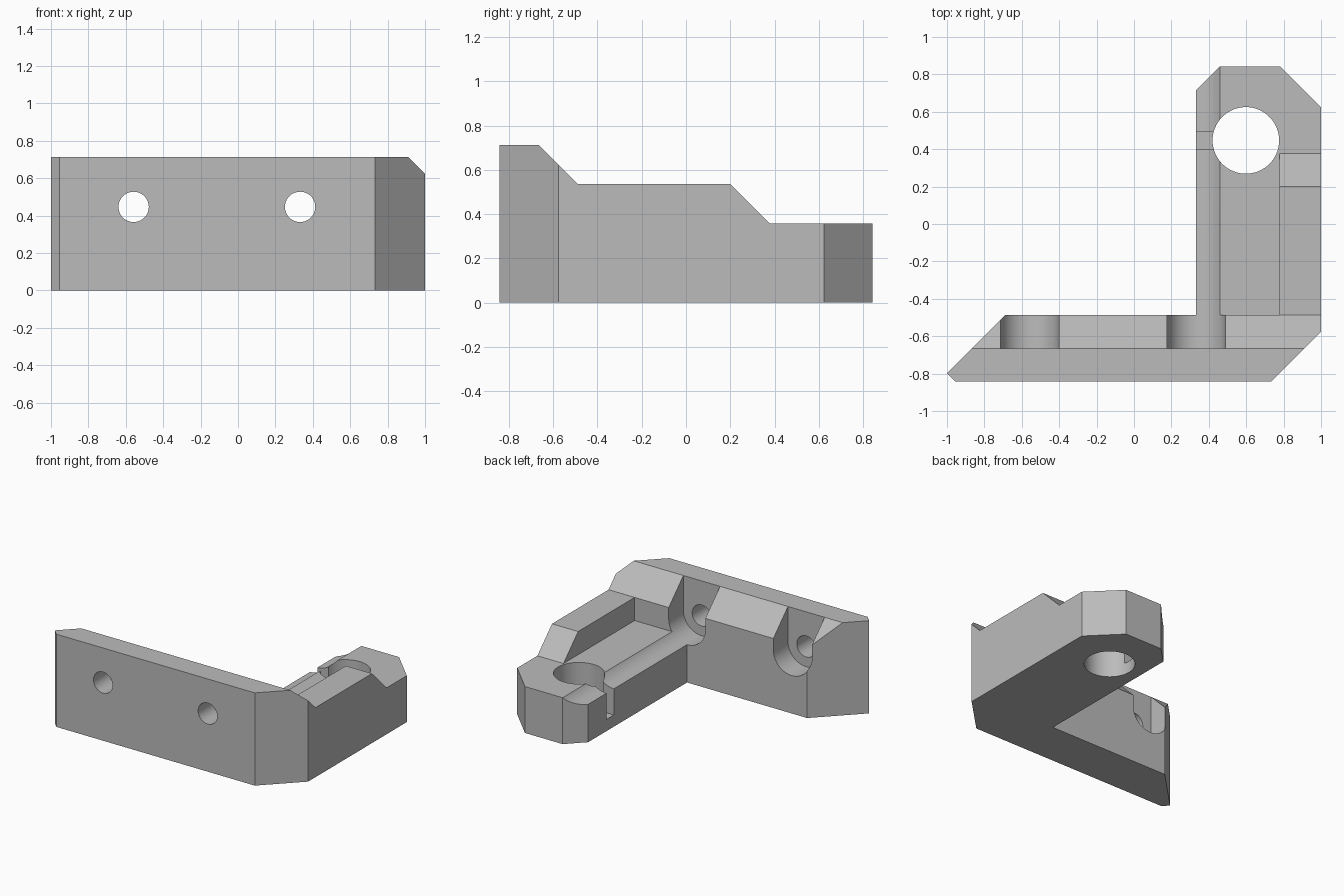
import bpy
import bmesh
from mathutils import Vector

cube = bpy.data.objects.get("Cube")
if cube:
    bpy.data.objects.remove(cube, do_unlink=True)

grey = bpy.data.materials.new("light grey")
grey.use_nodes = True
colour = (0.5, 0.5, 0.5, 1)
grey.diffuse_color = colour
grey.node_tree.nodes["Principled BSDF"].inputs["Base Color"].default_value = colour


def prism(name, points, extrude):
    """Solid swept from a flat outline along a vector."""
    bm = bmesh.new()
    face = bm.faces.new([bm.verts.new(p) for p in points])
    swept = bmesh.ops.extrude_face_region(bm, geom=[face])["geom"]
    verts = [v for v in swept if isinstance(v, bmesh.types.BMVert)]
    bmesh.ops.translate(bm, verts=verts, vec=Vector(extrude))
    bmesh.ops.recalc_face_normals(bm, faces=bm.faces)
    mesh = bpy.data.meshes.new(name)
    bm.to_mesh(mesh)
    bm.free()
    mesh.materials.append(grey)
    obj = bpy.data.objects.new(name, mesh)
    bpy.context.collection.objects.link(obj)
    return obj


def box(name, low, high):
    (x0, y0, z0), (x1, y1, z1) = low, high
    return prism(name, [(x0, y0, z0), (x1, y0, z0), (x1, y1, z0), (x0, y1, z0)],
                 (0, 0, z1 - z0))


def cylinder(name, radius, start, end):
    start, end = Vector(start), Vector(end)
    axis = end - start
    bpy.ops.mesh.primitive_cylinder_add(
        vertices=64, radius=radius, depth=axis.length, location=(start + end) / 2,
        rotation=axis.to_track_quat('Z', 'Y').to_euler())
    obj = bpy.context.object
    obj.name = name
    obj.data.materials.append(grey)
    return obj


def combine(target, tool, operation='DIFFERENCE'):
    """Apply a boolean and discard the tool."""
    tool.hide_render = True
    mod = target.modifiers.new(operation, 'BOOLEAN')
    mod.object, mod.operation, mod.solver = tool, operation, 'EXACT'
    bpy.context.view_layer.objects.active = target
    bpy.ops.object.modifier_apply(modifier=mod.name)
    bpy.data.objects.remove(tool, do_unlink=True)


# L-shaped plan with chamfered corners
plan = [(-0.955, -0.843), (0.733, -0.843), (1, -0.576), (1, 0.623), (0.78, 0.843),
        (0.46, 0.843), (0.332, 0.715), (0.332, -0.487), (-0.69, -0.487), (-1, -0.798)]
bracket = prism("corner_bracket", [(x, y, 0) for x, y in plan], (0, 0, 0.8))

# Stepped side profile
profile = [(-1, -0.843 + 0.843), (-1, 0.713), (-0.665, 0.713), (-0.487, 0.535),
           (0.2, 0.535), (0.378, 0.357), (1, 0.357), (1, 0)]
combine(bracket, prism("side_profile", [(-1.2, y, z) for y, z in profile], (2.4, 0, 0)),
        'INTERSECT')

# Pocket along the arm
combine(bracket, box("arm_pocket", (0.2, -0.487, 0.357), (0.778, 1, 0.9)))

# Screw holes with counterbore channels that open upward
for x in (-0.558, 0.332):
    combine(bracket, cylinder("screw_hole", 0.081, (x, -1, 0.447), (x, -0.5, 0.447)))
    combine(bracket, cylinder("counterbore", 0.156, (x, -0.665, 0.447), (x, 1, 0.447)))
    combine(bracket, box("counterbore_opening", (x - 0.156, -0.665, 0.447),
                         (x + 0.156, -0.4, 0.9)))

# Vertical hole at the arm end, and the slit leading into it
combine(bracket, cylinder("rod_hole", 0.178, (0.598, 0.447, -0.2), (0.598, 0.447, 0.9)))
combine(bracket, box("clamp_slit", (0.2, 0.402, 0.09), (0.598, 0.492, 0.9)))

bpy.ops.object.select_all(action='DESELECT')
bracket.select_set(True)
bpy.context.view_layer.objects.active = bracket
bpy.ops.object.shade_smooth_by_angle(angle=0.4)
